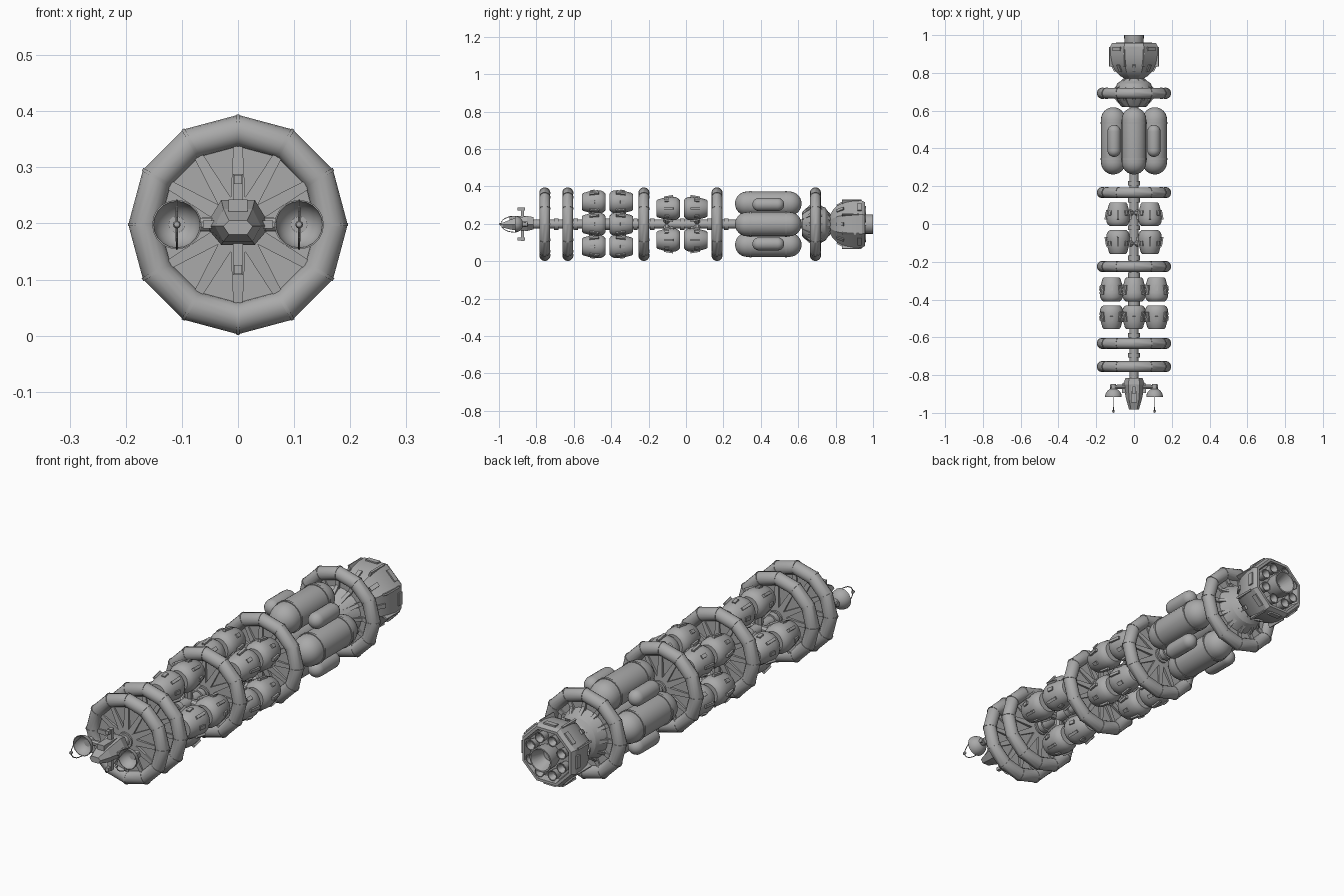
import bpy, bmesh, math
from mathutils import Vector, Matrix

if "Cube" in bpy.data.objects:
    bpy.data.objects.remove(bpy.data.objects["Cube"])

CZ = 0.198  # height of the ship's long axis
mat = bpy.data.materials.new("hull_grey")
mat.diffuse_color = (0.4, 0.4, 0.4, 1)
mat.use_nodes = True
mat.node_tree.nodes["Principled BSDF"].inputs["Base Color"].default_value = mat.diffuse_color


def finish(name, bm, angle=35):
    bmesh.ops.recalc_face_normals(bm, faces=bm.faces)
    me = bpy.data.meshes.new(name)
    bm.to_mesh(me)
    bm.free()
    me.materials.append(mat)
    ob = bpy.data.objects.new(name, me)
    bpy.context.collection.objects.link(ob)
    bpy.ops.object.select_all(action='DESELECT')
    ob.select_set(True)
    bpy.context.view_layer.objects.active = ob
    if angle:
        bpy.ops.object.shade_smooth_by_angle(angle=math.radians(angle))
    return ob


def skin(bm, rings):
    """Join rings of points; a one-point ring is a pole."""
    vs = [[bm.verts.new(p) for p in r] for r in rings]
    for a, b in zip(vs, vs[1:]):
        n = max(len(a), len(b))
        for i in range(n):
            j = (i + 1) % n
            f = [a[i % len(a)], a[j % len(a)], b[j % len(b)], b[i % len(b)]]
            f = list(dict.fromkeys(f))
            if len(f) > 2:
                bm.faces.new(f)


def lathe(bm, prof, x=0, z=0, n=16, phase=0.0):
    """Revolve (y, r) points about an axis parallel to y."""
    rings = []
    for y, r in prof:
        if r == 0:
            rings.append([(x, y, CZ + z)])
        else:
            rings.append([(x + r * math.cos(phase + i * math.tau / n), y,
                           CZ + z + r * math.sin(phase + i * math.tau / n)) for i in range(n)])
    skin(bm, rings)


def bar(bm, p, q, r1, r2, n=8, flat=1.0):
    """Tapered rod between two points relative to the axis; flat scales it along y."""
    p, q = Vector(p), Vector(q)
    d = (q - p).normalized()
    u = Vector((0, 1, 0)) if abs(d.y) < 0.9 else Vector((1, 0, 0))
    u = (u - d * u.dot(d)).normalized()
    w = d.cross(u)
    o = Vector((0, 0, CZ))
    rings = [[p + o]]
    for c, r in ((p, r1), (q, r2)):
        rings.append([c + o + u * (r * flat * math.cos((i + .5) * math.tau / n))
                      + w * (r * math.sin((i + .5) * math.tau / n)) for i in range(n)])
    skin(bm, rings + [[q + o]])


def box(bm, y, r, a, size, x=0, z=0, tilt=0):
    """Box at radius r and angle a about a y-axis line; size = radial, along y, tangential."""
    m = (Matrix.Translation((x, y, CZ + z)) @ Matrix.Rotation(-a, 4, 'Y')
         @ Matrix.Translation((r, 0, 0)) @ Matrix.Rotation(tilt, 4, 'Z')
         @ Matrix.Diagonal((*size, 1)))
    bmesh.ops.create_cube(bm, size=1, matrix=m)


def around(n, start=0.0):
    return [(start + i * math.tau / n) for i in range(n)]


# Central spine with collars
bm = bmesh.new()
lathe(bm, [(-.84, 0), (-.84, .024), (.8, .024), (.8, 0)], n=12)
for y in (-.695, -.59, -.42, -.27, -.18, -.02, .125, .215):
    lathe(bm, [(y - .012, 0), (y - .012, .031), (y + .012, .031), (y + .012, 0)], n=12)
finish("spine", bm)

# Twelve-sided habitat rings with spokes, joint collars and back plate
R, T = .167, .0285
for k, y in enumerate((-.755, -.632, -.225, .166, .692)):
    bm = bmesh.new()
    prof = [(math.cos(t) * T, math.sin(t) * T) for t in around(16)]
    loops = [[(math.cos(a) * (R + u), y + v, CZ + math.sin(a) * (R + u)) for u, v in prof]
             for a in around(12)]
    skin(bm, loops + [loops[0]])
    bmesh.ops.remove_doubles(bm, verts=bm.verts, dist=1e-5)
    finish("ring_tube_%d" % k, bm, 28)
    bm = bmesh.new()
    for a in around(12):
        c, s = math.cos(a), math.sin(a)
        t = Vector((-s, 0, c)) * .003
        m = Vector((c * R, y, s * R))
        bar(bm, m - t, m + t, T + .0015, T + .0015, 16)
    finish("ring_joints_%d" % k, bm)
    bm = bmesh.new()
    for a in around(12):
        c, s = math.cos(a), math.sin(a)
        bar(bm, (c * .025, y, s * .025), (c * .15, y, s * .15), .02, .011, 4, 1.2)
    lathe(bm, [(y - .024, 0), (y - .024, .034), (y + .024, .034), (y + .024, 0)], n=12)
    finish("ring_spokes_%d" % k, bm, 0)
    bm = bmesh.new()
    lathe(bm, [(y - .004, 0), (y - .004, .15), (y + .004, .15), (y + .004, 0)], n=12)
    finish("ring_plate_%d" % k, bm, 0)

# Ribbed double cone carrying the rear ring
bm = bmesh.new()
lathe(bm, [(.62, 0), (.62, .062), (.635, .078), (.692, .112), (.745, .088), (.778, .04), (.778, 0)], n=24)
for a in around(12):
    c, s = math.cos(a), math.sin(a)
    bar(bm, (c * .06, .628, s * .06), (c * .12, .692, s * .12), .013, .009, 4)
    bar(bm, (c * .05, .765, s * .05), (c * .12, .692, s * .12), .013, .009, 4)
finish("rear_cone", bm, 20)

# Cargo pods: two pairs of rows of four around the spine
POD = [(0, 0), (0, .044), (.008, .054), (.022, .061), (.045, .063), (.085, .057),
       (.118, .048), (.126, .041), (.126, 0)]
for g, (mid, start) in enumerate(((-.42, 0), (-.022, math.pi / 4))):
    for sgn in (-1, 1):
        for k, a in enumerate(around(4, start)):
            x, z = .119 * math.cos(a), .119 * math.sin(a)
            y0 = mid + sgn * .011
            tag = "%d_%s_%d" % (g, "front" if sgn < 0 else "rear", k)
            bm = bmesh.new()
            lathe(bm, [(y0 + sgn * t, r) for t, r in POD], x, z, 16)
            finish("pod_" + tag, bm)
            # hatches, grab rails and the arm to the spine
            bm = bmesh.new()
            for i, b in enumerate(around(8, a)):
                if i % 2:
                    box(bm, y0 + sgn * .06, .062, b, (.012, .05, .012), x, z, sgn * .17)
                else:
                    box(bm, y0 + sgn * .07, .06, b, (.008, .026, .016), x, z, sgn * .17)
            bar(bm, (0, y0 + sgn * .07, 0), (x * .62, y0 + sgn * .07, z * .62), .016, .02)
            finish("pod_fittings_" + tag, bm, 30)


def capsule(y0, y1, r, steps=6):
    lo = [(y0 + r - r * math.cos(t * math.pi / 2 / steps), r * math.sin(t * math.pi / 2 / steps))
          for t in range(steps + 1)]
    return lo + [(y0 + y1 - y, q) for y, q in reversed(lo)]


# Four large and four small fuel tanks
for k, a in enumerate(around(4)):
    x, z = .11 * math.cos(a), .11 * math.sin(a)
    bm = bmesh.new()
    lathe(bm, capsule(.262, .618, .065), x, z, 24)
    finish("large_tank_%d" % k, bm)
    bm = bmesh.new()
    for y in (.345, .535):
        lathe(bm, [(y - .005, .06), (y - .005, .0685), (y + .005, .0685), (y + .005, .06)], x, z, 24)
    finish("tank_bands_%d" % k, bm)
    a += math.pi / 4
    x, z = .149 * math.cos(a), .149 * math.sin(a)
    bm = bmesh.new()
    lathe(bm, capsule(.355, .525, .035), x, z, 16)
    finish("small_tank_%d" % k, bm)
bm = bmesh.new()
lathe(bm, [(.29, 0), (.29, .05), (.59, .05), (.59, 0)], n=12)
finish("tank_core", bm)

# Eight-sided engine housing with recessed back
K = 1 / math.cos(math.pi / 8)
bm = bmesh.new()
lathe(bm, [(y, r * K) for y, r in ((.77, 0), (.77, .05), (.785, .075), (.81, .1), (.85, .119), (.9, .128),
                                   (.94, .126), (.957, .117), (.957, .106), (.925, .1), (.925, 0))],
      n=8, phase=math.pi / 8)
finish("engine_housing", bm, 22)
bm = bmesh.new()
for a in around(8):
    box(bm, .927, .126, a, (.014, .022, .055))
    box(bm, .825, .108, a, (.012, .04, .018), tilt=-.5)
    box(bm, .88, .127, a + math.pi / 8, (.03, .09, .008))
finish("engine_panels", bm, 0)
# Nozzles
bm = bmesh.new()
lathe(bm, [(.92, .04), (.95, .051), (1, .052), (1, .046), (.94, .025), (.94, 0)], n=20)
for a in around(8, math.pi / 8):
    lathe(bm, [(.92, .017), (.962, .023), (.962, .019), (.935, .01), (.935, 0)],
          .08 * math.cos(a), .08 * math.sin(a), 12)
finish("engine_nozzles", bm)

# Command module: lofted six-sided hull
bm = bmesh.new()
rings = [[(0, -.982, .192)]]
for y, w, wt, top, bot in ((-.982, .026, .016, .205, .18), (-.93, .041, .026, .226, .168),
                           (-.85, .058, .03, .242, .162), (-.815, .045, .026, .236, .17)):
    rings.append([(-w, y, .195), (-wt, y, top), (wt, y, top), (w, y, .195), (wt, y, bot), (-wt, y, bot)])
skin(bm, rings + [[(0, -.815, .2)]])
finish("command_hull", bm, 0)
bm = bmesh.new()
for s in (-1, 1):  # masts above and below
    up = math.pi / 2 * s
    box(bm, -.875, .055, up, (.07, .016, .018))
    box(bm, -.88, .08, up, (.016, .04, .014))
box(bm, -.9, .034, math.pi / 2, (.022, .09, .034))
box(bm, -.87, 0, 0, (.125, .05, .014))
finish("command_masts", bm, 0)

# Twin dishes with arms and curved feed wires
for s, side in ((-1, "left"), (1, "right")):
    x = s * .109
    bm = bmesh.new()
    N = 7
    outer = [(-.915 + .045 * math.cos(i * math.pi / 2 / N), .044 * math.sin(i * math.pi / 2 / N))
             for i in range(N + 1)]
    inner = [(y - .004, r * .94) for y, r in reversed(outer)]
    inner[0] = (-.915, .0415)
    lathe(bm, outer + inner, x, 0, 20)
    finish("dish_" + side, bm)
    bm = bmesh.new()
    bar(bm, (s * .04, -.862, 0), (s * .128, -.862, 0), .013, .011)
    lathe(bm, [(-.88, 0), (-.88, .015), (-.848, .015), (-.848, 0)], x, 0, 12)
    finish("dish_arm_" + side, bm)
    bm = bmesh.new()
    for v in (-1, 1):
        pts = [(x, -.915 - .075 * math.sin(t * math.pi / 12), v * .043 * math.cos(t * math.pi / 12))
               for t in range(7)]
        for p, q in zip(pts, pts[1:]):
            bar(bm, p, q, .002, .002, 6)
    lathe(bm, [(-1, 0), (-.997, .005), (-.991, .007), (-.985, .005), (-.982, 0)], x, 0, 10)
    finish("dish_feed_" + side, bm)
